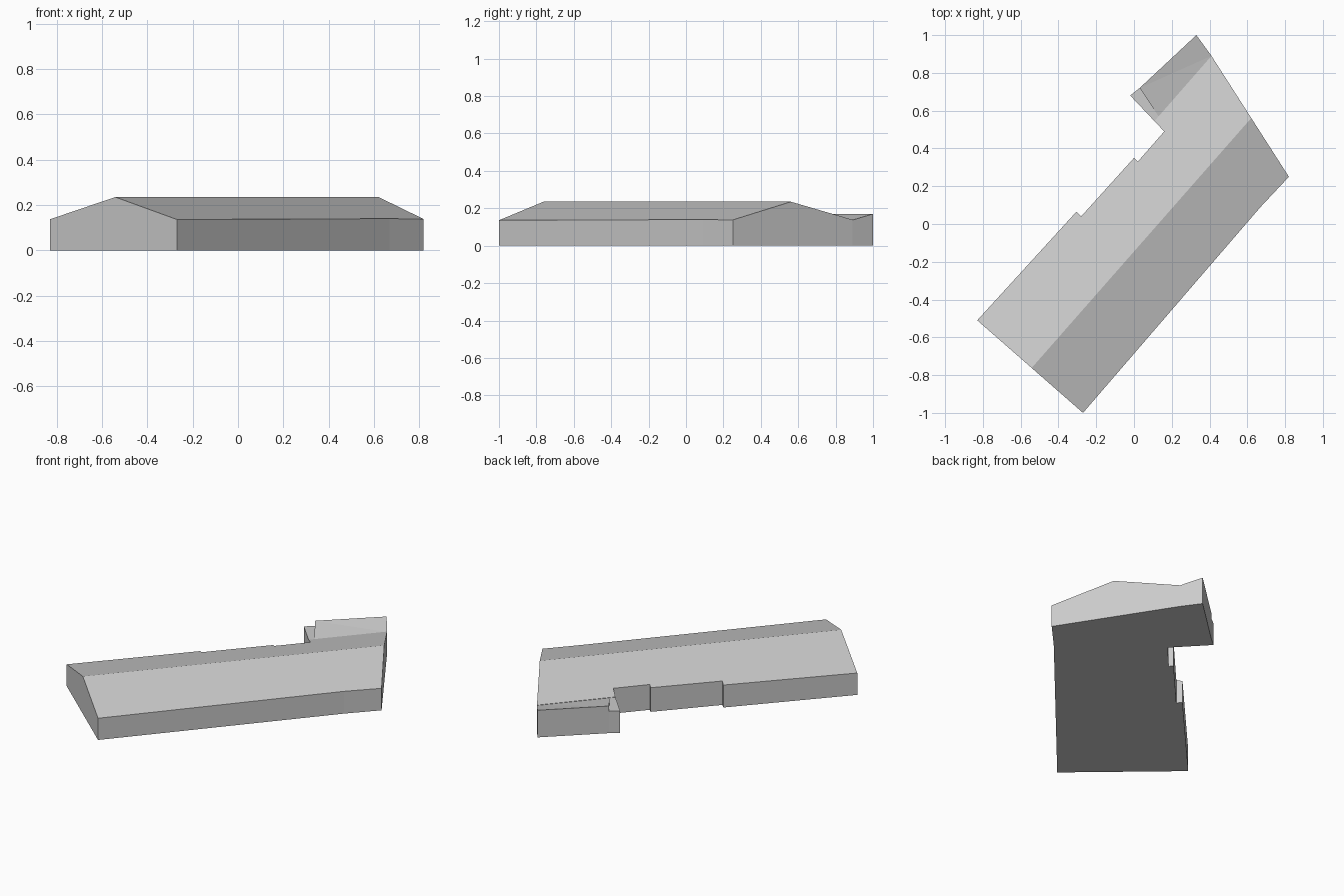
import bpy
import bmesh
from mathutils import Vector

if "Cube" in bpy.data.objects:
    bpy.data.objects.remove(bpy.data.objects["Cube"], do_unlink=True)

# Single plain grey for walls and roofs
grey = bpy.data.materials.new("plain_grey")
grey.use_nodes = True
grey.diffuse_color = (0.6, 0.6, 0.6, 1)
grey.node_tree.nodes["Principled BSDF"].inputs["Base Color"].default_value = (0.6, 0.6, 0.6, 1)

EAVE, WING_TOP, RIDGE = 0.137, 0.17, 0.235
RIDGE_START = Vector((-0.54, -0.76, 0))
RIDGE_END = Vector((0.62, 0.56, 0))
along = (RIDGE_END - RIDGE_START).normalized()
across = Vector((-along.y, along.x, 0))


def block(plan, heights):
    """Solid standing on the ground, with a top height for each plan corner."""
    bm = bmesh.new()
    base = [bm.verts.new((x, y, 0)) for x, y in plan]
    top = [bm.verts.new((x, y, z)) for (x, y), z in zip(plan, heights)]
    bm.faces.new(base[::-1])
    bm.faces.new(top)
    for i in range(len(plan)):
        j = (i + 1) % len(plan)
        bm.faces.new((base[i], base[j], top[j], top[i]))
    return bm, top


def finish(bm, name):
    bmesh.ops.recalc_face_normals(bm, faces=bm.faces)
    mesh = bpy.data.meshes.new(name)
    bm.to_mesh(mesh)
    bm.free()
    mesh.materials.append(grey)
    bpy.context.collection.objects.link(bpy.data.objects.new(name, mesh))


# Main hall: stepped footprint cut along the ridge, then pitched on both sides
hall_plan = [(-0.83, -0.51), (-0.27, -1.0), (0.67, 0.09), (0.82, 0.25),
             (0.41, 0.89), (0.13, 0.57), (0.108, 0.545), (0.16, 0.49),
             (0.02, 0.33), (0.0, 0.35), (-0.28, 0.04), (-0.305, 0.065)]
hall, _ = block(hall_plan, [EAVE] * len(hall_plan))
bmesh.ops.bisect_plane(hall, geom=hall.verts[:] + hall.edges[:] + hall.faces[:],
                       plane_co=RIDGE_START, plane_no=across)
for v in hall.verts:
    if v.co.z > 0.01:
        d = (v.co - RIDGE_START).dot(across)
        v.co.z = RIDGE - (0.256 * d if d > 0 else -0.274 * d)
finish(hall, "main_hall")

# Back wing: roof falls from the outer wall to the valley
wing, top = block([(0.41, 0.89), (0.33, 1.0), (0.03, 0.72), (0.13, 0.57)],
                  [EAVE, WING_TOP, WING_TOP, EAVE])
bmesh.ops.connect_verts(wing, verts=[top[0], top[2]])
finish(wing, "back_wing")

# Low flat-topped end of the wing
end, _ = block([(0.13, 0.57), (0.03, 0.72), (-0.02, 0.68), (0.108, 0.545)], [EAVE] * 4)
finish(end, "wing_end")
